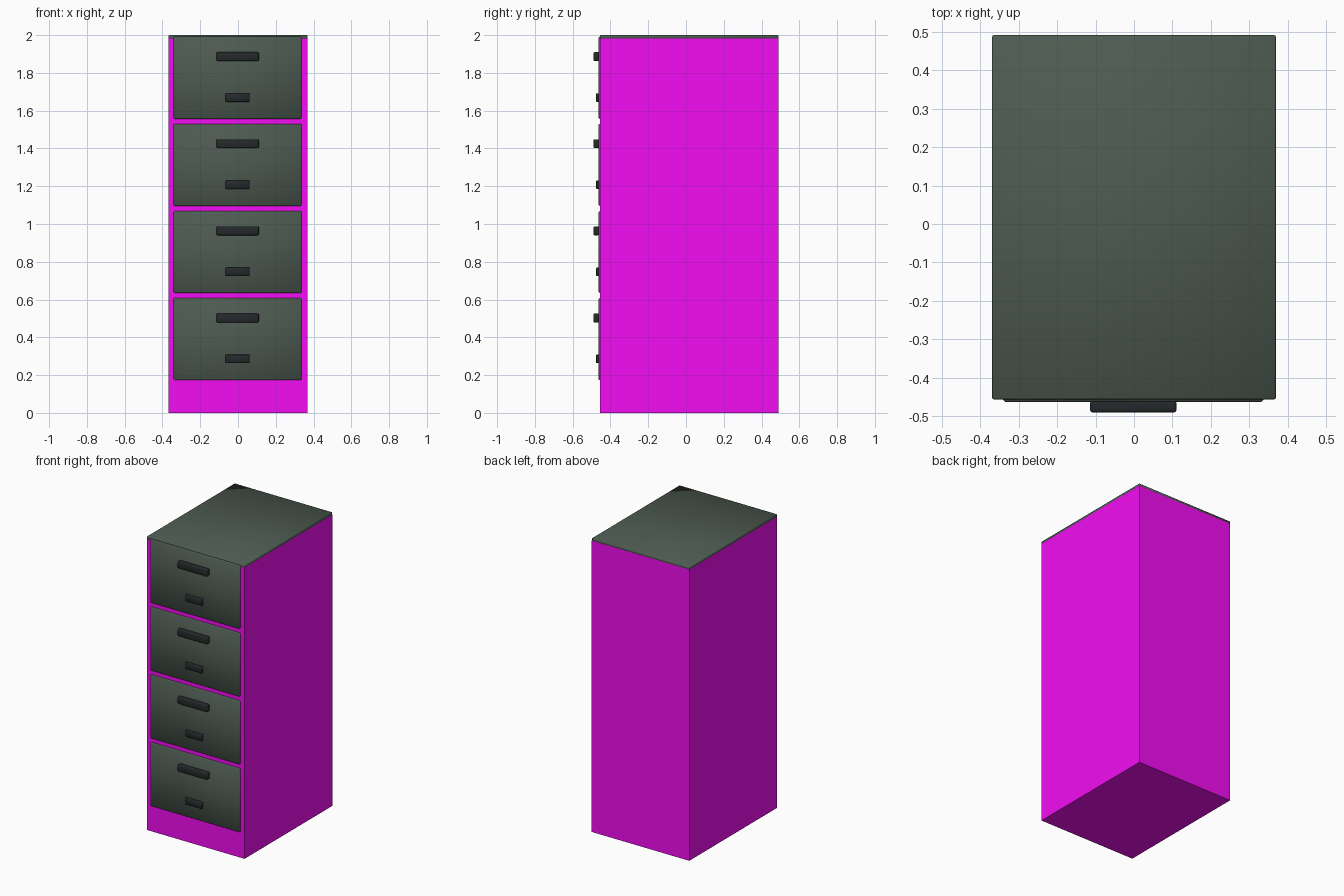
import bpy

if "Cube" in bpy.data.objects:
    bpy.data.objects.remove(bpy.data.objects["Cube"])


def material(name, rgb):
    m = bpy.data.materials.new(name)
    m.diffuse_color = (*rgb, 1)
    m.use_nodes = True
    m.node_tree.nodes["Principled BSDF"].inputs["Base Color"].default_value = m.diffuse_color
    return m


MAGENTA = material("magenta_body", (0.9, 0.004, 0.9))
GREEN = material("dark_green_metal", (0.075, 0.105, 0.082))
BLACK = material("black_plastic", (0.018, 0.022, 0.024))


def box(name, lo, hi, mat, bevel=0, segments=1):
    """Box between two corners, optionally with softened, smooth-shaded edges."""
    bpy.ops.mesh.primitive_cube_add(
        size=1, location=[(a + b) / 2 for a, b in zip(lo, hi)])
    ob = bpy.context.object
    ob.name = name
    ob.scale = [b - a for a, b in zip(lo, hi)]
    bpy.ops.object.transform_apply(location=False, rotation=False, scale=True)
    ob.data.materials.append(mat)
    if bevel:
        mod = ob.modifiers.new("edge_bevel", 'BEVEL')
        mod.width = bevel
        mod.segments = segments
        bpy.ops.object.shade_smooth()
    return ob


W = 0.368                     # half width of the cabinet
FRONT, BACK = -0.455, 0.49    # cabinet depth

# Cabinet shell and top panel
box("cabinet_body", (-W, FRONT, 0), (W, BACK, 1.984), MAGENTA)
box("top_panel", (-W - 0.001, FRONT - 0.001, 1.98), (W + 0.001, BACK + 0.001, 2.0),
    GREEN, 0.004)

# Four drawers, each with a pull handle and a label holder
CX, PITCH = -0.002, 0.4613
for i in range(4):
    z = 0.173 + i * PITCH
    box(f"drawer_front_{i + 1}", (CX - 0.339, -0.463, z),
        (CX + 0.339, FRONT + 0.012, z + 0.435), GREEN, 0.006)
    box(f"drawer_handle_{i + 1}", (CX - 0.112, -0.49, z + 0.306),
        (CX + 0.112, -0.459, z + 0.353), BLACK, 0.006, 2)
    box(f"label_holder_{i + 1}", (CX - 0.064, -0.476, z + 0.09),
        (CX + 0.064, -0.459, z + 0.135), BLACK, 0.003)
